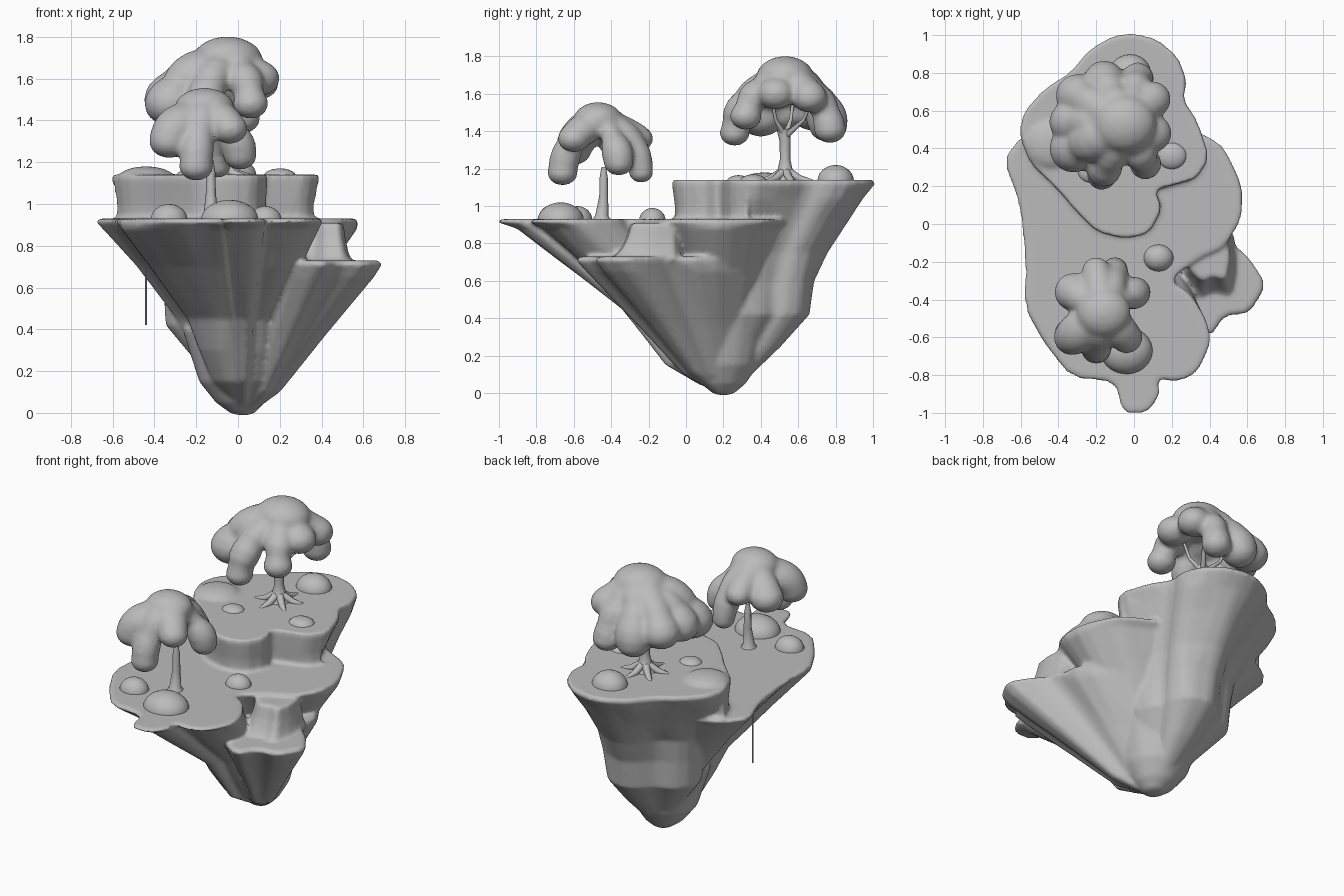
import bpy, bmesh, math
from mathutils import Vector, Matrix, noise

cube = bpy.data.objects.get("Cube")
if cube:
    bpy.data.objects.remove(cube, do_unlink=True)

stone = bpy.data.materials.new("plain grey")
stone.use_nodes = True
GREY = (0.5, 0.5, 0.5, 1)
stone.diffuse_color = GREY
stone.node_tree.nodes["Principled BSDF"].inputs["Base Color"].default_value = GREY


def select(ob):
    bpy.ops.object.select_all(action='DESELECT')
    ob.select_set(True)
    bpy.context.view_layer.objects.active = ob


def bake(ob):
    """Apply everything, give the one material and smooth shading."""
    bpy.context.collection.objects.link(ob)
    select(ob)
    bpy.ops.object.convert(target='MESH')
    ob = bpy.context.view_layer.objects.active
    ob.data.materials.clear()
    ob.data.materials.append(stone)
    bpy.ops.object.shade_smooth_by_angle(angle=math.radians(50))


def finish(bm, name, voxel=0, smooth=0):
    """Turn a bmesh into a smooth object, optionally fused into one skin."""
    bmesh.ops.recalc_face_normals(bm, faces=bm.faces)
    mesh = bpy.data.meshes.new(name)
    bm.to_mesh(mesh)
    bm.free()
    ob = bpy.data.objects.new(name, mesh)
    if voxel:
        fuse = ob.modifiers.new("fuse", 'REMESH')
        fuse.mode, fuse.voxel_size = 'VOXEL', voxel
        soften = ob.modifiers.new("soften", 'SMOOTH')
        soften.factor, soften.iterations = 0.5, smooth
    bake(ob)


def rounded(outline):
    """Cut the corners of a closed outline."""
    pts = [Vector(p) for p in outline]
    out = []
    for a, b in zip(pts, pts[1:] + pts[:1]):
        out += [a.lerp(b, .2), a.lerp(b, .8)]
    return out


def loft(bm, outline, profile, centre, rough=0.0):
    """Stack scaled copies of an outline; profile is (height, scale) from the top."""
    c = Vector(centre)
    rings = []
    for i, (z, s) in enumerate(profile):
        ring = []
        for p in rounded(outline):
            d = (p - c) * s
            if i > 1:
                d *= 1 + rough * noise.noise(Vector((p.x, p.y, z)) * 3)
            ring.append(bm.verts.new((c.x + d.x, c.y + d.y, z)))
        rings.append(ring)
    for a, b in zip(rings, rings[1:]):
        for k in range(len(a)):
            n = (k + 1) % len(a)
            bm.faces.new((a[k], a[n], b[n], b[k]))
    bm.faces.new(rings[0])
    bm.faces.new(rings[-1][::-1])


def blob(bm, centre, size):
    m = Matrix.Translation(centre) @ Matrix.Diagonal((*size, 1))
    bmesh.ops.create_icosphere(bm, subdivisions=3, radius=1, matrix=m)


def tube(name, points):
    """Tapered limb through (x, y, z, radius) points."""
    cu = bpy.data.curves.new(name, 'CURVE')
    cu.dimensions, cu.bevel_depth, cu.bevel_resolution = '3D', 1, 2
    cu.use_fill_caps = True
    sp = cu.splines.new('POLY')
    sp.points.add(len(points) - 1)
    for sp_point, (x, y, z, r) in zip(sp.points, points):
        sp_point.co, sp_point.radius = (x, y, z, 1), r
    bake(bpy.data.objects.new(name, cu))


# Outlines of the three ground levels
terrace = [(.07, -1), (-.06, -1), (-.1, -.83), (-.33, -.81), (-.47, -.63), (-.58, -.43),
           (-.57, -.2), (-.6, .1), (-.69, .34), (-.6, .46), (-.4, .56), (0, .6), (.25, .53),
           (.4, .46), (.48, .4), (.57, .2), (.57, .03), (.48, -.12), (.34, -.18), (.19, -.3),
           (.3, -.37), (.38, -.5), (.41, -.62), (.34, -.78), (.25, -.83), (.12, -.82), (.14, -.9)]
front_rim = [(-.61, .48), (-.55, .32), (-.42, .2), (-.3, .06), (-.2, -.04), (-.05, -.08),
             (.08, -.05), (.15, .08), (.11, .18), (.22, .21), (.33, .24), (.4, .35)]
back_rim = [(.34, .54), (.26, .66), (.28, .76), (.23, .89), (.12, .98), (0, 1.01), (-.1, 1),
            (-.23, .93), (-.34, .8), (-.47, .72), (-.58, .6)]
step = [(.15, -.2), (.25, -.5), (.4, -.6), (.48, -.48), (.61, -.47), (.7, -.32),
        (.61, -.18), (.52, -.1), (.5, .1), (.3, .4), (-.1, .4), (-.2, .1)]
disc = [(.2 * math.cos(a * math.pi / 8), .2 + .2 * math.sin(a * math.pi / 8)) for a in range(16)]
ramp = [(.22, -.28), (.34, -.4), (.42, -.36), (.52, -.39), (.55, -.22), (.52, -.02), (.26, -.05)]

# Island body: levels and rock below, fused into one skin
bm = bmesh.new()
tip = (.03, .2)
loft(bm, terrace, [(.93, .99), (.915, 1.01), (.88, .95), (.7, .73), (.45, .44), (.3, .35),
                   (.15, .25), (.04, .1)], tip, .08)
loft(bm, front_rim + back_rim, [(1.14, .99), (1.12, 1.005), (1.04, .93), (.92, .81), (.75, .67),
                                (.6, .61), (.42, .58), (.25, .38), (.03, .1)], tip, .08)
loft(bm, front_rim, [(1.14, .98), (1.11, 1), (1, .97), (.92, .97), (.78, .6)], (-.1, .4))
loft(bm, step, [(.73, .99), (.71, 1.01), (.65, .95), (.36, .58), (.1, .27), (.02, .1)], tip, .06)
loft(bm, disc, [(.4, 1.3), (.15, .95), (.05, .6), (0, .3), (-.01, .15)], tip)
loft(bm, ramp, [(.91, .7), (.83, .78), (.77, .88), (.71, 1.05)], (.41, -.08))
blob(bm, (-.44, .42, 1.13), (.13, .13, .05))
finish(bm, "island", .012, 7)

# Low rounded shrubs on the ground
shrubs = [(-.04, -.67, .92, .14, .1), (-.33, -.58, .92, .09, .08), (.13, -.18, .92, .08, .07),
          (-.02, .8, 1.13, .11, .09), (-.23, .28, 1.13, .07, .035), (.2, .36, 1.13, .08, .04)]
for x, y, z, r, h in shrubs:
    bm = bmesh.new()
    blob(bm, (x, y, z), (r, r * .9, h))
    finish(bm, "shrub")


def canopy(name, crown, radius, tips):
    """Lumpy lobes that reach out from a crown and then droop."""
    bm = bmesh.new()
    c = Vector(crown)
    blob(bm, c, (radius * 1.2, radius * 1.1, radius * .8))
    for x, y, z, r in tips:
        t = Vector((x, y, z))
        knee = Vector((x, y, c.z - .08)).lerp(c, .1)
        for i in range(1, 13):
            f = i / 12
            p = c.lerp(knee, f).lerp(knee.lerp(t, f), f)
            w = (radius * .7 * (1 - f) + r * f) * (1 + .35 * noise.noise(p * 9))
            blob(bm, p, (w, w, w * .85))
    finish(bm, name, .014, 8)


canopy("front_canopy", (-.16, -.47, 1.46), .12,
       [(-.2, -.66, 1.18, .085), (-.33, -.6, 1.3, .1), (-.04, -.6, 1.36, .095),
        (-.32, -.36, 1.33, .1), (-.2, -.25, 1.36, .08), (-.1, -.24, 1.18, .075),
        (.01, -.36, 1.23, .08)])
canopy("back_canopy", (-.05, .53, 1.69), .14,
       [(-.32, .4, 1.48, .11), (-.34, .54, 1.5, .1), (-.3, .68, 1.5, .1), (.02, .77, 1.41, .08),
        (-.16, .76, 1.43, .1), (.1, .66, 1.58, .09), (.1, .48, 1.6, .09),
        (-.17, .26, 1.39, .09), (.06, .32, 1.48, .09)])

# Trunks, branches and roots
tube("front_trunk", [(-.13, -.45, .91, .06), (-.13, -.45, .95, .035), (-.13, -.44, 1.05, .024),
                     (-.13, -.44, 1.15, .022), (-.13, -.44, 1.21, .012)])
bx, by = -.08, .53
tube("back_trunk", [(bx, by, 1.12, .08), (bx, by, 1.17, .045), (bx, by, 1.25, .028),
                    (bx, by, 1.35, .03), (bx, by - .01, 1.41, .035)])
for dx, dy in [(.08, .1), (-.1, .03), (.06, -.05)]:
    tube("branch", [(bx, by, 1.37, .018), (bx + dx, by + dy, 1.46, .01),
                    (bx + dx * 1.4, by + dy * 1.4, 1.56, .008)])
for k in range(6):
    ux, uy = math.cos(k * 1.05 + .3), math.sin(k * 1.05 + .3)
    tube("root", [(bx + ux * r, by + uy * r, z, w)
                  for r, z, w in [(.02, 1.18, .025), (.08, 1.145, .02), (.15, 1.13, .012)]])

# Thin vine hanging below the right edge
tube("hanging_vine", [(-.44, -.05, .74, .004), (-.44, -.05, .42, .004)])
